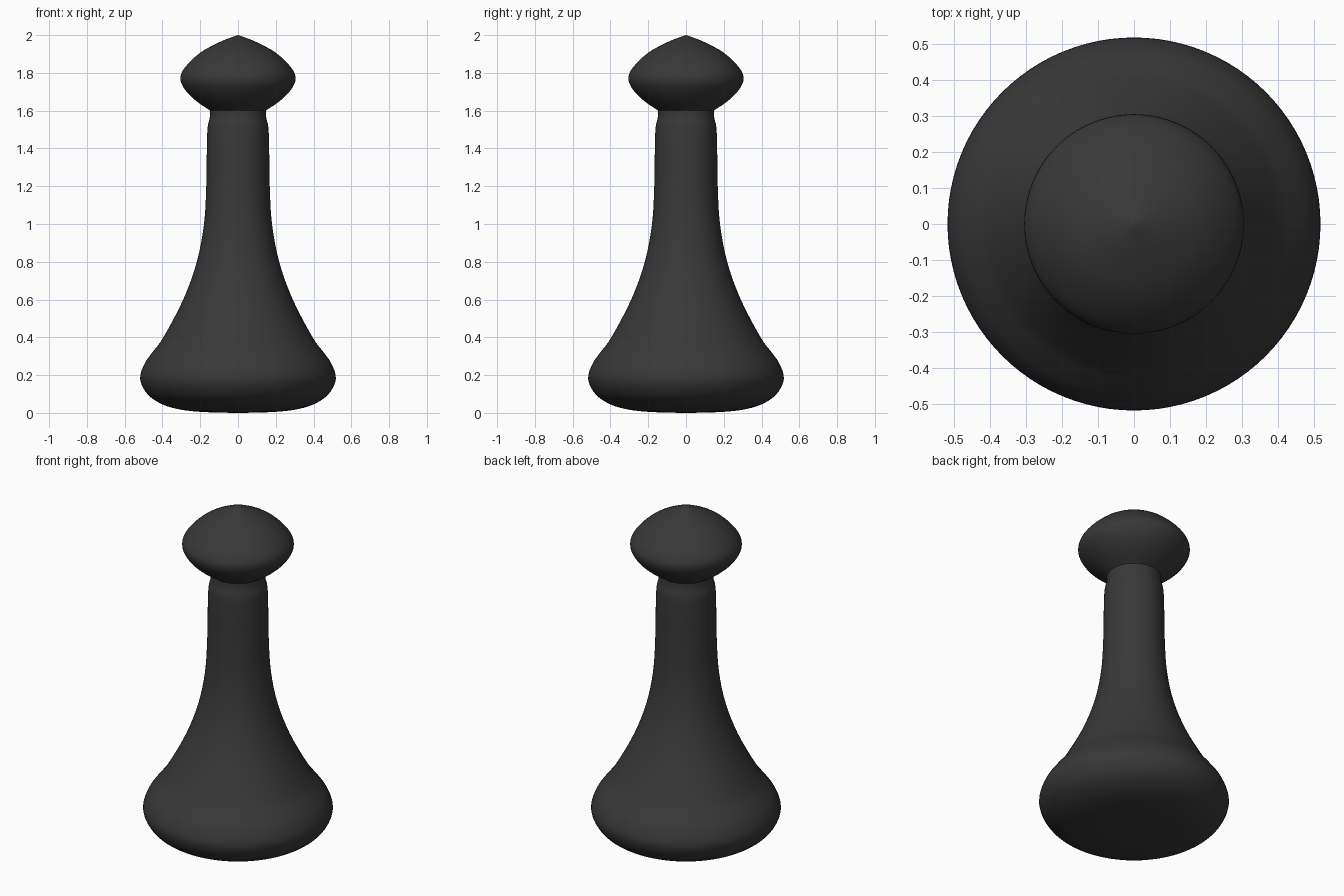
import bpy, bmesh, math
from mathutils import Vector

if "Cube" in bpy.data.objects:
    bpy.data.objects.remove(bpy.data.objects["Cube"])

SIDES = 96

# Profile sections (radius, height); creases fall where sections meet
BASE_AND_STEM = [(0, 0), (0.15, 0.003), (0.29, 0.015), (0.40, 0.045), (0.48, 0.10),
                 (0.518, 0.18), (0.495, 0.26), (0.45, 0.325), (0.395, 0.40),
                 (0.29, 0.60), (0.218, 0.80), (0.18, 1.0), (0.168, 1.2),
                 (0.165, 1.4), (0.161, 1.51), (0.150, 1.56), (0.147, 1.60)]
HEAD = [(0.147, 1.60), (0.22, 1.65), (0.28, 1.71), (0.305, 1.77), (0.28, 1.83),
        (0.20, 1.907), (0.10, 1.962), (0.035, 1.988), (0, 2.0)]


def smooth(points, steps=4):
    """Catmull-Rom curve through the points."""
    p = [Vector(q) for q in points]
    p = [2 * p[0] - p[1]] + p + [2 * p[-1] - p[-2]]
    out = []
    for i in range(1, len(p) - 2):
        a, b, c, d = p[i - 1:i + 3]
        for s in range(steps):
            t = s / steps
            out.append(0.5 * (2 * b + (c - a) * t + (2 * a - 5 * b + 4 * c - d) * t * t
                              + (3 * b - a - 3 * c + d) * t ** 3))
    return out + [p[-2]]


def lathe(name, profile, mat):
    """Spin a profile that starts and ends on the z axis."""
    bm = bmesh.new()
    verts = [bm.verts.new((max(r, 0), 0, z)) for r, z in profile]
    edges = [bm.edges.new(pair) for pair in zip(verts, verts[1:])]
    bmesh.ops.spin(bm, geom=verts + edges, cent=(0, 0, 0), axis=(0, 0, 1),
                   angle=math.tau, steps=SIDES, use_merge=True)
    bmesh.ops.remove_doubles(bm, verts=bm.verts, dist=1e-5)
    bmesh.ops.recalc_face_normals(bm, faces=bm.faces)
    mesh = bpy.data.meshes.new(name)
    bm.to_mesh(mesh)
    bm.free()
    obj = bpy.data.objects.new(name, mesh)
    bpy.context.collection.objects.link(obj)
    mesh.materials.append(mat)
    bpy.ops.object.select_all(action='DESELECT')
    obj.select_set(True)
    bpy.context.view_layer.objects.active = obj
    bpy.ops.object.shade_smooth_by_angle(angle=math.radians(35))
    return obj


dark = bpy.data.materials.new("dark_finish")
dark.diffuse_color = (0.04, 0.04, 0.04, 1)
dark.use_nodes = True
dark.node_tree.nodes["Principled BSDF"].inputs["Base Color"].default_value = dark.diffuse_color

# Flared base, slim stem and pointed head in one turned piece
lathe("turned_pawn", smooth(BASE_AND_STEM) + smooth(HEAD)[1:], dark)
